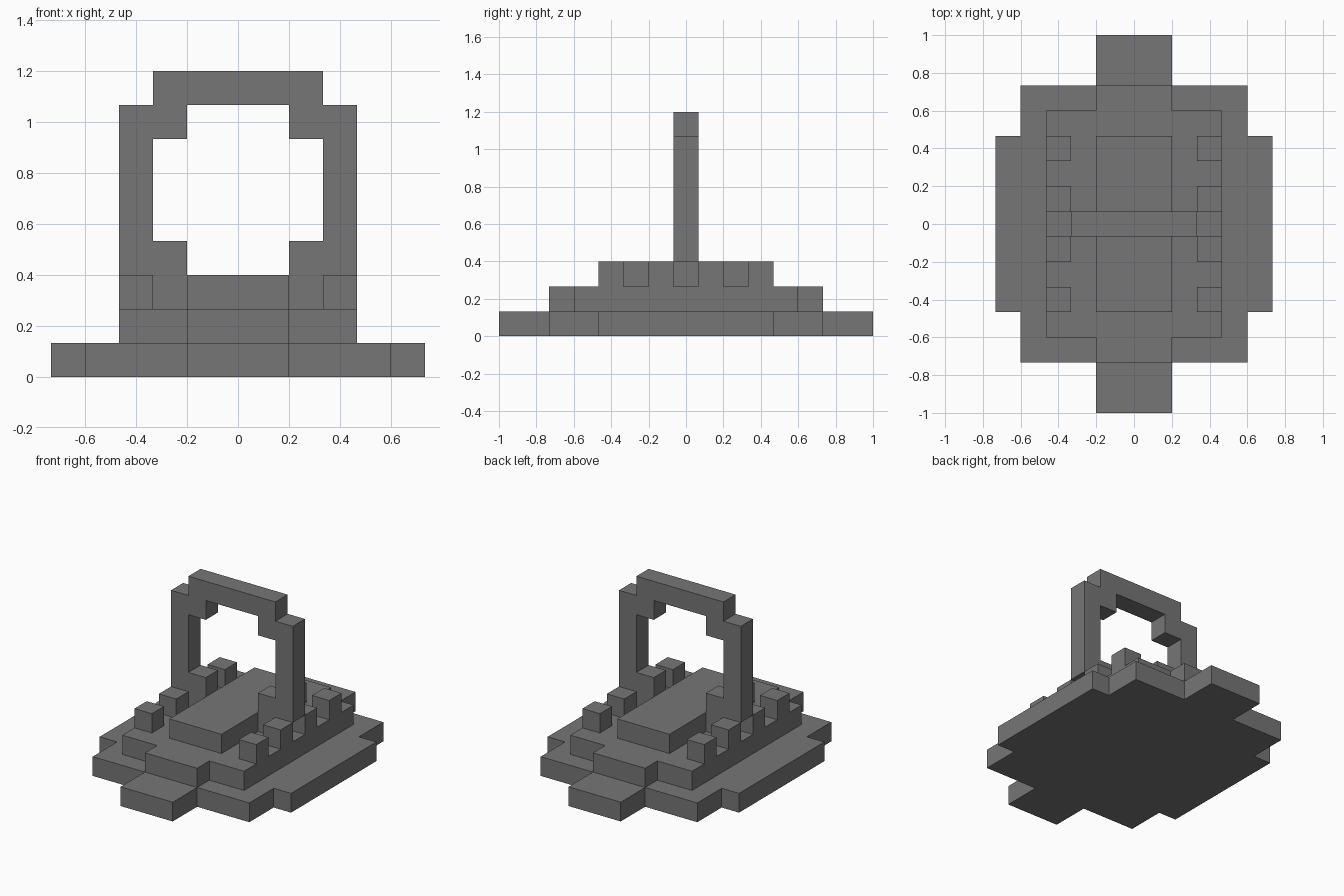
import bpy
from mathutils import Matrix

cube = bpy.data.objects.get("Cube")
if cube:
    bpy.data.objects.remove(cube, do_unlink=True)

U = 2 / 15  # edge length of one block

# Single stone colour
stone = bpy.data.materials.new("stone_grey")
stone.use_nodes = True
GREY = (0.18, 0.18, 0.18, 1)
stone.diffuse_color = GREY
stone.node_tree.nodes["Principled BSDF"].inputs["Base Color"].default_value = GREY


def full_outline(quarter):
    """Mirror a quarter outline (from the +y side round to +x) into a closed loop."""
    right = quarter + [(x, -y) for x, y in reversed(quarter)]
    return right + [(-x, -y) for x, y in right]


def slab(name, loops, thickness, place):
    """Extrude stepped outlines; a loop inside another becomes a hole."""
    curve = bpy.data.curves.new(name, "CURVE")
    curve.dimensions = "2D"
    curve.fill_mode = "BOTH"
    curve.extrude = thickness / 2
    for loop in loops:
        spline = curve.splines.new("POLY")
        spline.points.add(len(loop) - 1)
        for point, (x, y) in zip(spline.points, loop):
            point.co = (x, y, 0, 1)
        spline.use_cyclic_u = True
    helper = bpy.data.objects.new(name + "_outline", curve)
    bpy.context.collection.objects.link(helper)
    bpy.context.view_layer.update()
    graph = bpy.context.evaluated_depsgraph_get()
    mesh = bpy.data.meshes.new_from_object(helper.evaluated_get(graph))
    bpy.data.objects.remove(helper, do_unlink=True)
    mesh.transform(Matrix.Scale(U, 4) @ place)
    mesh.materials.clear()
    mesh.materials.append(stone)
    for face in mesh.polygons:
        face.use_smooth = False
        face.material_index = 0
    mesh.name = name
    obj = bpy.data.objects.new(name, mesh)
    bpy.context.collection.objects.link(obj)
    return obj


def box(name, x, y, z, sx, sy, sz):
    """Box given by its centre and size in block units."""
    bpy.ops.mesh.primitive_cube_add(size=1, location=(x * U, y * U, z * U))
    obj = bpy.context.object
    obj.name = name
    obj.data.transform(Matrix.Diagonal((sx * U, sy * U, sz * U, 1)))
    obj.data.materials.append(stone)
    return obj


# Stepped platform
lower = [(1.5, 7.5), (1.5, 5.5), (4.5, 5.5), (4.5, 3.5), (5.5, 3.5)]
upper = [(1.5, 5.5), (1.5, 4.5), (3.5, 4.5)]
slab("lower_step", [full_outline(lower)], 1, Matrix.Translation((0, 0, 0.5)))
slab("upper_step", [full_outline(upper)], 1, Matrix.Translation((0, 0, 1.5)))

# Upright ring standing on the platform
ring_outer = [(2.5, 3.5), (2.5, 2.5), (3.5, 2.5)]
ring_inner = [(1.5, 2.5), (1.5, 1.5), (2.5, 1.5)]
upright = Matrix.Translation((0, 0, 5.5)) @ Matrix.Rotation(1.5707963, 4, "X")
slab("ring", [full_outline(ring_outer), full_outline(ring_inner)], 1, upright)

# Raised walkway on both sides of the ring, and rows of small posts
for side, end in ((-1, "front"), (1, "back")):
    box(end + "_walkway", 0, side * 2, 2.5, 3, 3, 1)
    for x, hand in ((-3, "right"), (3, "left")):
        for y, place in ((1, "inner"), (3, "outer")):
            box(f"{end}_{hand}_{place}_post", x, side * y, 2.5, 1, 1, 1)
